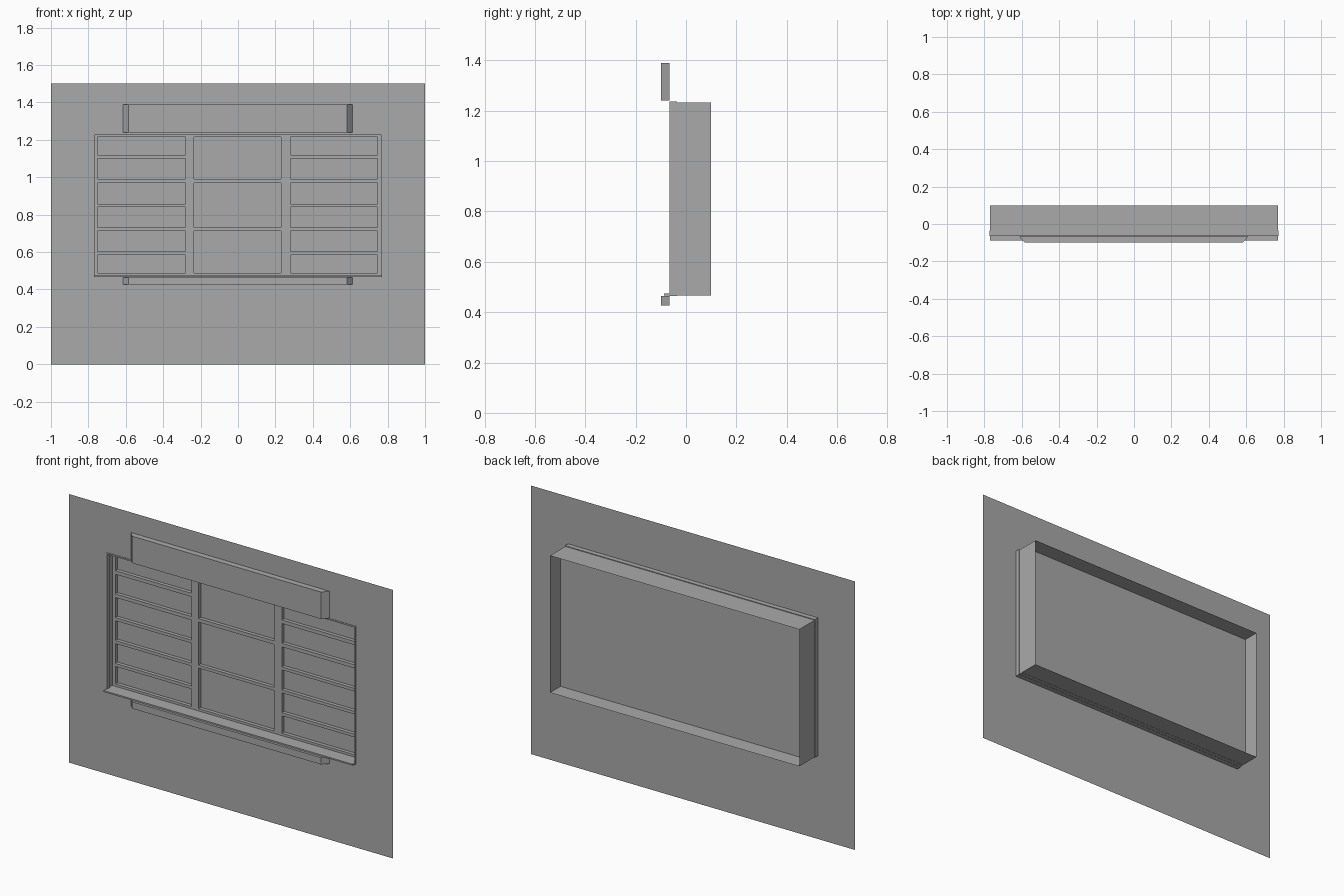
import bpy, bmesh
from mathutils import Vector

if "Cube" in bpy.data.objects:
    bpy.data.objects.remove(bpy.data.objects["Cube"])

grey = bpy.data.materials.new("plain_grey")
grey.use_nodes = True
colour = (0.4, 0.4, 0.4, 1)
grey.diffuse_color = colour
grey.node_tree.nodes["Principled BSDF"].inputs["Base Color"].default_value = colour

# Main dimensions
HALF, LOW, HIGH = 0.77, 0.467, 1.232
WALL_Y, FRAME_Y, PANE_Y, BACK_Y = -0.062, -0.012, 0.008, 0.1


def finish(name, bm):
    mesh = bpy.data.meshes.new(name)
    bm.to_mesh(mesh)
    bm.free()
    mesh.materials.append(grey)
    obj = bpy.data.objects.new(name, mesh)
    bpy.context.collection.objects.link(obj)
    return obj


def lattice(name, xs, zs, y, keep, depth=0):
    """Upright grid facing the front; keeps the cells chosen by a rule."""
    bm = bmesh.new()
    grid = [[bm.verts.new((x, y, z)) for z in zs] for x in xs]
    for i in range(len(xs) - 1):
        for j in range(len(zs) - 1):
            if keep(i, j):
                bm.faces.new((grid[i][j], grid[i + 1][j],
                              grid[i + 1][j + 1], grid[i][j + 1]))
    bmesh.ops.delete(bm, geom=[v for v in bm.verts if not v.link_faces],
                     context='VERTS')
    if depth:
        back = bmesh.ops.extrude_face_region(bm, geom=bm.faces[:], use_keep_orig=True)
        moved = [g for g in back["geom"] if isinstance(g, bmesh.types.BMVert)]
        bmesh.ops.translate(bm, verts=moved, vec=(0, depth, 0))
        bmesh.ops.recalc_face_normals(bm, faces=bm.faces[:])
    return finish(name, bm)


def prism(name, outline, z0, z1):
    """Plan outline of (x, y) points raised from z0 to z1."""
    bm = bmesh.new()
    base = bm.faces.new([bm.verts.new((x, y, z0)) for x, y in outline])
    top = bmesh.ops.extrude_face_region(bm, geom=[base], use_keep_orig=True)
    moved = [g for g in top["geom"] if isinstance(g, bmesh.types.BMVert)]
    bmesh.ops.translate(bm, verts=moved, vec=(0, 0, z1 - z0))
    bmesh.ops.recalc_face_normals(bm, faces=bm.faces[:])
    return finish(name, bm)


def sleeve(name, y0, y1):
    """Open rectangular tube around the opening."""
    bm = bmesh.new()
    corners = [(-HALF, LOW), (HALF, LOW), (HALF, HIGH), (-HALF, HIGH)]
    rings = [[bm.verts.new((x, y, z)) for x, z in corners] for y in (y0, y1)]
    for k in range(4):
        n = (k + 1) % 4
        bm.faces.new((rings[0][k], rings[0][n], rings[1][n], rings[1][k]))
    return finish(name, bm)


# Wall sheet with the window opening
lattice("wall", [-1, -HALF, HALF, 1], [0, LOW, HIGH, 1.5], WALL_Y,
        lambda i, j: (i, j) != (1, 1))

# Lining ring of the opening, standing just proud of the wall
lattice("opening_trim", [-HALF - 0.002, -0.765, 0.765, HALF + 0.002],
        [LOW - 0.002, LOW + 0.004, HIGH - 0.004, HIGH + 0.004], WALL_Y - 0.003,
        lambda i, j: (i, j) != (1, 1), 0.03)

# Window frame: six panes in each side column, three in the middle
columns = [-0.766, -0.75, -0.28, -0.235, 0.23, 0.28, 0.745, 0.766]
rows = [LOW + 0.003, 0.487, 0.585, 0.602, 0.713, 0.73, 0.841, 0.858,
        0.97, 0.99, 1.1, 1.12, 1.216, HIGH - 0.003]


def is_bar(i, j):
    if i % 2 == 0:
        return True
    return j % (4 if i == 3 else 2) == 0


lattice("window_frame", columns, rows, FRAME_Y, is_bar, PANE_Y - FRAME_Y)
lattice("window_panes", [-HALF, HALF], [LOW, HIGH], PANE_Y, lambda i, j: True)

# Side lining between the trim and the panes, and the open box behind
sleeve("opening_lining", WALL_Y, PANE_Y)
sleeve("rear_box", PANE_Y, BACK_Y)

# Sill along the bottom of the opening
prism("sill", [(-HALF, -0.087), (HALF, -0.087), (HALF, FRAME_Y), (-HALF, FRAME_Y)],
      LOW - 0.001, LOW + 0.007)

# Header and apron boards with splayed ends
board = [(-0.615, -0.066), (-0.585, -0.099), (0.582, -0.099), (0.612, -0.066)]
prism("header_board", board, 1.24, 1.39)
prism("apron_board", board, 0.427, 0.465)
